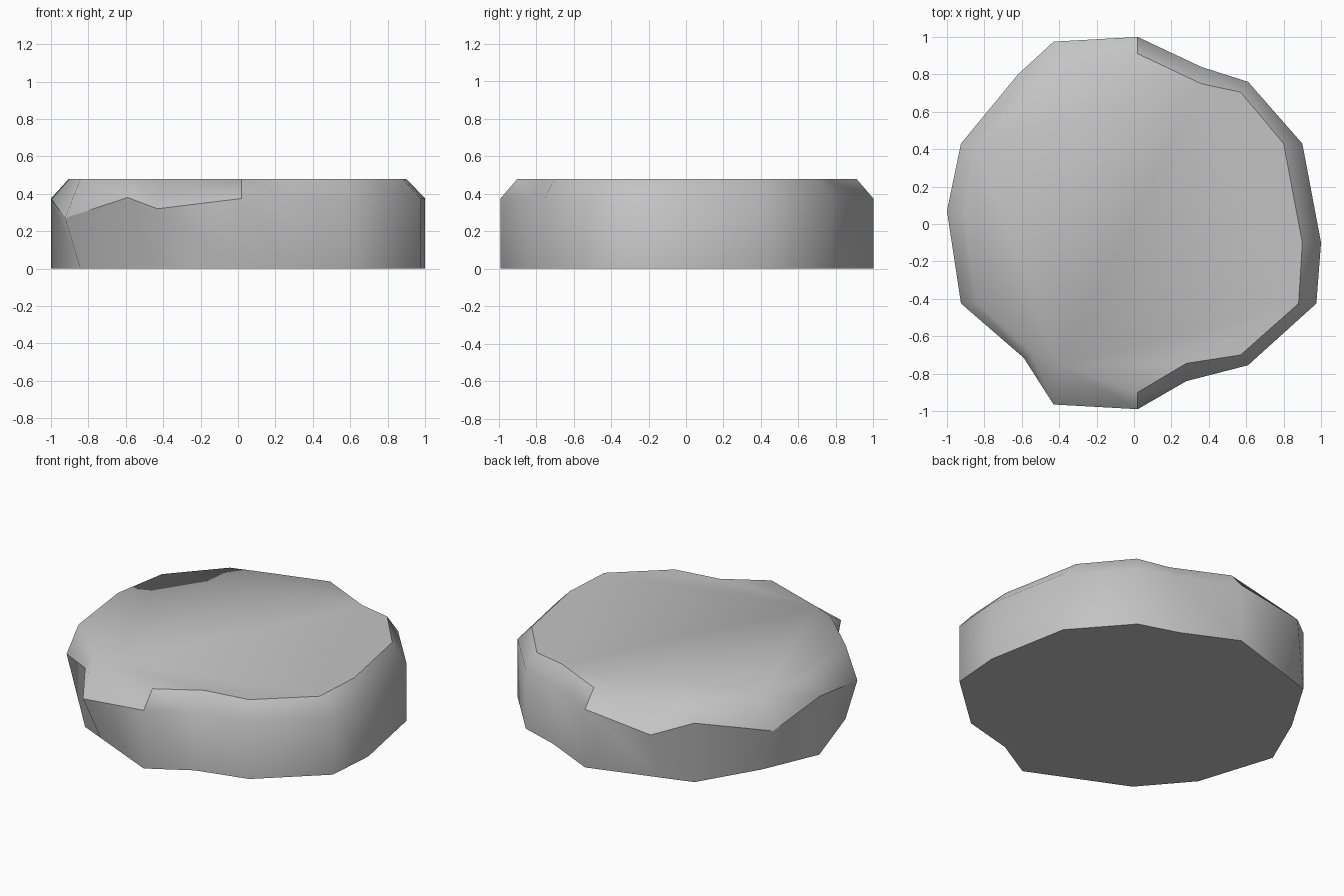
import bpy
import bmesh

if "Cube" in bpy.data.objects:
    bpy.data.objects.remove(bpy.data.objects["Cube"], do_unlink=True)

HEIGHT = 0.48
SHOULDER = 0.375

# Rounded half of the slab: outer outline and its top edge, back to front
round_outer = [(.02, 1), (.36, .84), (.61, .76), (.9, .43), (1, -.1),
               (.975, -.425), (.61, -.755), (.28, -.84), (.02, -.99)]
round_inner = [(.02, .91), (.36, .75), (.57, .705), (.8, .43), (.9, -.1),
               (.88, -.425), (.57, -.7), (.28, -.745), (.02, -.9)]

# Chipped half: broken rim, its foot, and the top edge above it, front to back
chip_rim = [(-.43, -.965, .32), (-.59, -.715, .38), (-.925, -.425, .27),
            (-1, .07, SHOULDER), (-.925, .43, .27), (-.62, .8, .38), (-.43, .975, .32)]
chip_foot = [(-.43, -.787), (-.59, -.715), (-.843, -.42),
             (-1, .07), (-.843, .43), (-.62, .8), (-.43, .86)]
chip_inner = [(-.4, -.755), (-.55, -.69), (-.843, -.42),
              (-.905, .07), (-.843, .43), (-.57, .73), (-.4, .785)]

stone = bpy.data.materials.new("stone grey")
stone.use_nodes = True
grey = (0.55, 0.55, 0.55, 1)
stone.diffuse_color = grey
shader = next(n for n in stone.node_tree.nodes if n.type == "BSDF_PRINCIPLED")
shader.inputs["Base Color"].default_value = grey


def add_ring(bm, points, z):
    """Add a loop of vertices at one height, unless a point has its own."""
    return [bm.verts.new(p if len(p) == 3 else (*p, z)) for p in points]


def bridge(bm, lower, upper):
    """Join two loops with a band of smooth faces."""
    count = len(lower)
    for i in range(count):
        j = (i + 1) % count
        bm.faces.new((lower[i], lower[j], upper[j], upper[i]))


bm = bmesh.new()
foot = add_ring(bm, round_outer + chip_foot, 0)
rim = add_ring(bm, round_outer + chip_rim, SHOULDER)
top = add_ring(bm, round_inner + chip_inner, HEIGHT)

# Wall, sloping shoulder, cap and underside
bridge(bm, foot, rim)
bridge(bm, rim, top)
bm.faces.new(top)
bm.faces.new(foot)
bmesh.ops.recalc_face_normals(bm, faces=bm.faces)
for face in bm.faces:
    face.smooth = True

# Creases: round half breaks at the top edge, chipped half at the rim
last = len(round_outer) - 1
count = len(rim)
for i in range(count):
    j = (i + 1) % count
    ring = top if i < last else rim
    bm.edges.get((ring[i], ring[j])).smooth = False
    bm.edges.get((foot[i], foot[j])).smooth = False
for i in (0, last):
    bm.edges.get((rim[i], top[i])).smooth = False

mesh = bpy.data.meshes.new("stone_slab")
bm.to_mesh(mesh)
bm.free()
mesh.materials.append(stone)
slab = bpy.data.objects.new("stone_slab", mesh)
bpy.context.collection.objects.link(slab)
